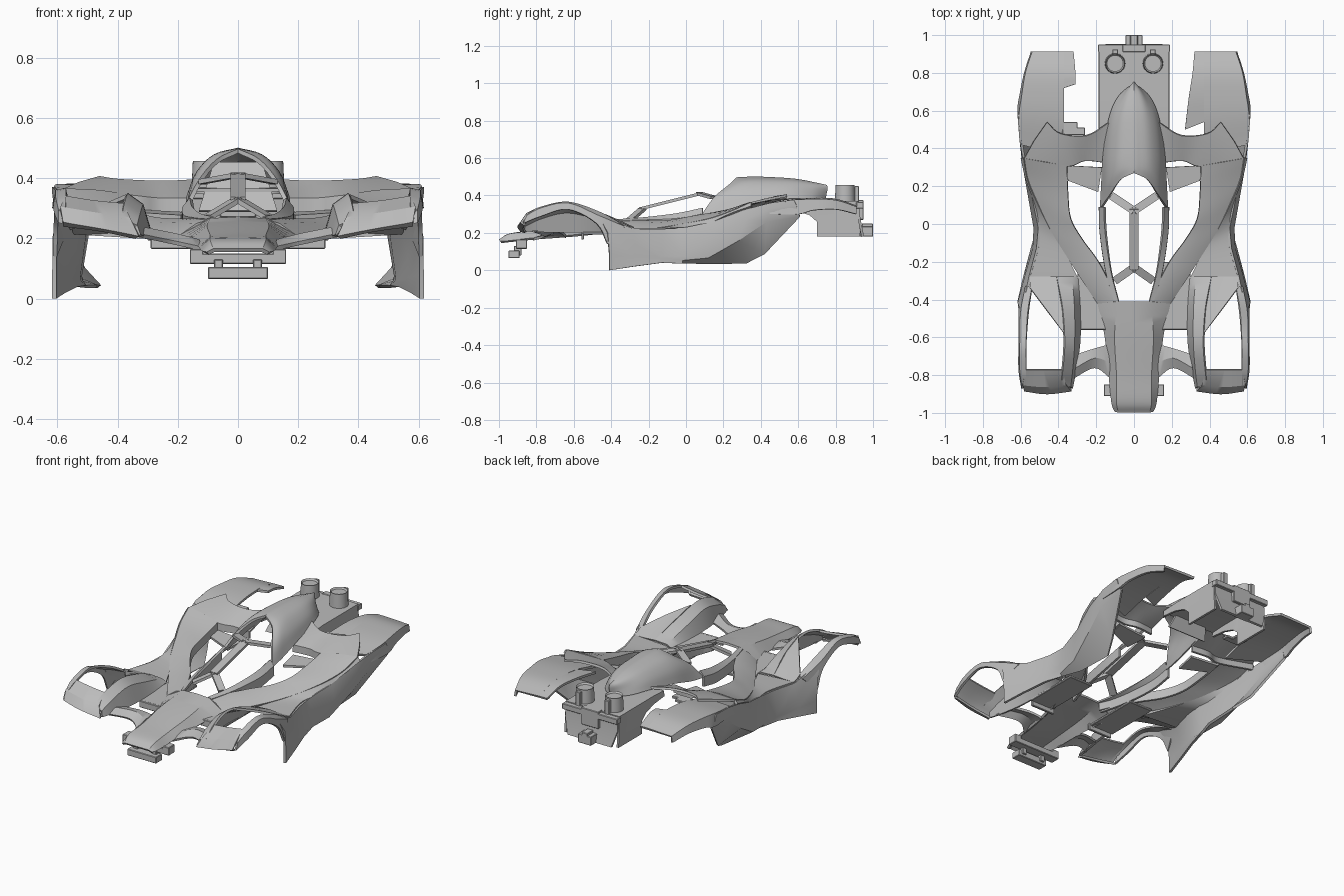
import bpy
import bmesh
from mathutils import Vector

# All part coordinates are written in hundredths of a unit.
UNIT = 0.01

if "Cube" in bpy.data.objects:
    bpy.data.objects.remove(bpy.data.objects["Cube"])

grey = bpy.data.materials.new("body grey")
grey.use_nodes = True
grey.diffuse_color = (0.5, 0.5, 0.5, 1)
grey.node_tree.nodes["Principled BSDF"].inputs["Base Color"].default_value = grey.diffuse_color


def finish(name, bm, mirror=False, thickness=0, bevel=0):
    """Turn a bmesh into a finished, smoothly shaded part."""
    bmesh.ops.recalc_face_normals(bm, faces=bm.faces)
    mesh = bpy.data.meshes.new(name)
    bm.to_mesh(mesh)
    bm.free()
    part = bpy.data.objects.new(name, mesh)
    bpy.context.collection.objects.link(part)
    mesh.materials.append(grey)
    if mirror:
        modifier = part.modifiers.new("mirror", "MIRROR")
        modifier.use_clip = True
    if thickness:
        modifier = part.modifiers.new("shell", "SOLIDIFY")
        modifier.thickness = thickness * UNIT
        modifier.offset = 0
    if bevel:
        modifier = part.modifiers.new("bevel", "BEVEL")
        modifier.width = bevel * UNIT
    bpy.ops.object.select_all(action="DESELECT")
    part.select_set(True)
    bpy.context.view_layer.objects.active = part
    bpy.ops.object.convert(target="MESH")
    bpy.ops.object.shade_smooth_by_angle()
    return part


def smooth_rail(points, steps):
    """Catmull-Rom curve through the points."""
    points = [Vector(p) for p in points]
    padded = [2 * points[0] - points[1]] + points + [2 * points[-1] - points[-2]]
    result = []
    for a, b, c, d in zip(padded, padded[1:], padded[2:], padded[3:]):
        for step in range(steps):
            t = step / steps
            result.append(b + (c - a) * t / 2 + (2 * a - 5 * b + 4 * c - d) * t**2 / 2
                          + (3 * b - a - 3 * c + d) * t**3 / 2)
    return result + [points[-1]]


def skin(name, *rails, thickness=1.4, steps=5, across=1, mirror=True):
    """Shell stretched between neighbouring rails."""
    bm = bmesh.new()
    columns = zip(*[smooth_rail(rail, steps) for rail in rails])
    lines = [[bm.verts.new(p * UNIT) for p in smooth_rail(column, across)] for column in columns]
    for line, following in zip(lines, lines[1:]):
        for i in range(len(line) - 1):
            bm.faces.new((line[i], line[i + 1], following[i + 1], following[i]))
    bmesh.ops.remove_doubles(bm, verts=bm.verts, dist=UNIT / 20)
    return finish(name, bm, mirror, thickness)


def box(name, low, high, mirror=False):
    bm = bmesh.new()
    bmesh.ops.create_cube(bm, size=1)
    low, high = Vector(low) * UNIT, Vector(high) * UNIT
    for v in bm.verts:
        v.co = (low + high) / 2 + v.co * (high - low)
    return finish(name, bm, mirror, bevel=0.3)


def beam(name, start, end, width=4.2, depth=1.6, mirror=False):
    """Rectangular bar between two points."""
    start, end = Vector(start) * UNIT, Vector(end) * UNIT
    along = end - start
    bm = bmesh.new()
    bmesh.ops.create_cube(bm, size=1)
    turn = along.to_track_quat("Y", "Z")
    for v in bm.verts:
        size = Vector((width * UNIT, along.length, depth * UNIT))
        v.co = (start + end) / 2 + turn @ (v.co * size)
    return finish(name, bm, mirror)


def dropped(rail, drop):
    return [(x, y, z - drop) for x, y, z in rail]


# Nose: top, shoulder and side rails
skin("nose",
     [(0, -99.5, 16), (0, -94, 19), (0, -80, 21), (0, -60, 24), (0, -41, 26.5)],
     [(8, -99.5, 16), (9, -94, 19), (9, -80, 20.5), (10, -60, 23.5), (9, -41, 26)],
     [(10, -99, 15), (11.5, -94, 15.5), (13, -80, 17), (15, -60, 18.5), (19, -42, 20.5)])

# Side pods: the upper skin flows back from the nose, with an inner wall by the cockpit
pod_inner = [(9, -41, 26), (14, -30, 26), (20, -19, 26), (28, -8, 26.5), (34, 3, 28.5), (35.5, 17, 31), (36, 31, 34)]
pod_outer = [(19, -42, 20.5), (27, -30, 21), (36, -16, 22), (44, -3, 24), (51, 12, 27), (56, 24, 31), (58, 35, 36)]
pod_crown = [(a + (c - a) * 0.45, b + (d - b) * 0.45, max(z, w) + (min(z, w) - max(z, w)) * 0.3)
             for (a, b, z), (c, d, w) in zip(pod_inner, pod_outer)]
skin("side_pod_top", dropped(pod_inner, 5), pod_inner, pod_crown, pod_outer)

# Shelf running outside each pod
skin("side_shelf",
     [(30, -28, 20.5), (36, -16, 21.5), (44, -3, 24), (51, 12, 27), (56, 24, 31), (58, 35, 36)],
     [(55, -28, 22), (50, -10, 22), (51, 2, 22.5), (53, 13, 25), (57, 24, 30), (59.5, 35, 34)])

# Tall outer side panels, folded along a V-shaped crease and tucked under at the bottom
skin("side_panel",
     [(59, -47, 29), (55, -28, 22), (51, -13, 22), (50, -2, 22.5), (53.5, 15, 26), (57.5, 30, 32), (60, 45, 36),
      (61, 58, 37)],
     [(61, -42, 20), (57, -27, 14), (53, -13, 7.5), (52.5, -2, 7.5), (55.5, 15, 18), (58.5, 32, 27), (60, 45, 33),
      (61, 59, 35)],
     [(61, -41, 8), (57.5, -28, 7), (53, -13, 6), (52, -2, 5.5), (54, 12, 7), (57, 28, 16), (59.5, 43, 26),
      (60.5, 60, 31)],
     [(61, -41, 0), (58, -28, 2), (54, -13, 4), (51, -2, 4), (47, 10, 4), (46, 32, 4), (51, 42, 9),
      (60, 61, 29)], steps=1)

# Rear deck between canopy and pods, with a swept trailing edge
deck_front = [(15, 33, 33), (26, 34, 33), (36, 31, 34), (58, 35, 36)]
skin("rear_deck", dropped(deck_front, 4), deck_front,
     [(15, 43, 36), (26, 41, 36), (38, 40, 37), (53, 44, 38)],
     [(13, 54, 39), (25, 47, 38.5), (39, 48, 39), (46, 54, 40)])
skin("window_gusset", [(17, 30, 28), (36, 31, 29)], [(19, 17, 27), (35, 23, 28)], steps=1)

# Rear fenders, with a full inner strip on one side and a broken one on the other
fender_inner = [(37, 36, 32), (37, 54, 36.5), (37, 68, 38), (37, 80, 37.5), (37, 91, 34)]
skin("rear_fender",
     [(60, 45, 30), (61, 60, 30), (60, 68, 32), (57.5, 80, 32.5), (54, 91, 30)],
     [(59, 42, 35), (60.5, 56, 37), (59, 68, 37.5), (57, 80, 37), (53.5, 91, 33.5)],
     fender_inner)
skin("left_fender_strip", fender_inner[1:],
     [(27, 50, 36.3), (29, 67, 38), (31, 80, 37.5), (32, 91, 34)], mirror=False)
skin("right_fender_tip", [(-37, 72, 38), (-37, 80, 37.5), (-37, 91, 34)],
     [(-31, 74, 38), (-31, 80, 37.5), (-32, 91, 34)], mirror=False)
box("right_fender_tab", (-38, 47, 34.8), (-30, 54, 36.4))
box("right_fender_tab_tip", (-31, 47, 34.8), (-26, 51, 36.4))

# Front fenders: inner band, outer strip, front lip and rear panel around the wheel opening
band_top = [(39, -86, 26), (38, -77, 31.5), (37, -63, 34.5), (38, -45, 30), (41, -28, 22.5)]
skin("front_fender_band",
     [(33, -87, 21), (31, -76, 20.5), (29, -62, 20.5), (29, -45, 20.5), (30, -28, 20.5)],
     [(34, -86, 24), (33, -77, 28), (32, -63, 31), (32, -45, 27), (33, -28, 22)],
     band_top)
skin("front_fender_rim",
     [(57, -85, 30), (57, -77, 33.5), (57, -63, 36), (56, -47, 31), (54, -34, 24)],
     [(59, -85, 29), (60, -77, 33), (60, -63, 35.5), (59.5, -47, 29), (57, -33, 23)],
     [(59, -87, 25), (60.5, -77, 29), (60.5, -63, 32.5), (60.5, -48, 25), (60.8, -42, 14)])
skin("front_lip",
     [(34, -86, 20.5), (46, -87, 23), (58, -86, 24.5)],
     [(33, -88, 21), (46, -89.5, 23.5), (58, -88, 25.5)],
     [(36, -85, 26.5), (47, -86, 28), (59, -85, 30)],
     [(38, -77, 31), (48, -77, 32), (57.5, -77, 33.5)])
skin("front_fender_rear",
     [(37, -58, 34), (46, -46, 30), (55, -34, 24.5)],
     [(38, -45, 30), (47, -37, 26), (55, -31, 23)],
     [(41, -28, 22.5), (48, -28, 22), (55, -28, 22)])

# Wing arms and undertray join the nose to the fenders
skin("wing_arm",
     [(12, -82, 16.5), (21, -76, 18.5), (33, -82, 21)],
     [(13, -73, 19), (21, -71, 21), (31, -76, 23)],
     [(14, -64, 18), (21, -66, 20), (30, -69, 21)])
box("undertray", (14, -55, 19.2), (30, -20, 20.6), mirror=True)
box("undertray_lip", (13, -56, 16.5), (29, -54.5, 20.6), mirror=True)

# Front bumper hanging under the nose
box("bumper_mount", (-16, -91, 11.5), (16, -85, 15))
box("bumper_upright", (11.5, -91, 12), (16, -85, 16.5), mirror=True)
box("bumper_bar", (-10, -95, 6.5), (10, -89, 10.5))
box("bumper_link", (5, -92, 8), (8, -88, 13), mirror=True)

# Canopy: frame rails, roof shell and the central spine with forked ends
frame_inner = [(8, -41, 26.5), (12, -25, 27.5), (14.8, -5, 30), (15.5, 9, 33)]
frame_outer = [(10, -41, 26), (14.5, -25, 26.5), (17.5, -5, 27.5), (18, 9, 30)]
skin("canopy_frame", frame_inner, frame_outer, dropped(frame_outer, 6))
skin("canopy_roof",
     [(17.5, 8, 29), (16.8, 20, 31), (16, 35, 35), (13, 55, 38), (8, 67, 38), (0, 74, 38)],
     [(12.8, 15, 38.5), (13.4, 23, 40.5), (13, 36, 42), (10.5, 55, 43), (6, 67, 42), (0, 74.5, 41)],
     [(7, 23.5, 45.5), (7.8, 29, 46.8), (7.5, 38, 47.3), (6, 56, 47), (3.5, 68, 45.3), (0, 75, 43.5)],
     [(0, 27, 49), (0, 32, 49.3), (0, 42, 49.3), (0, 58, 48.3), (0, 69, 46.3), (0, 75, 45)], across=4)
skin("cockpit_bulkhead", [(0, 46, 29), (13, 46, 29)], [(0, 54, 45), (8, 54, 45)], steps=1)
beam("canopy_spine", (0, -24, 33), (0, 8, 41), width=5)
beam("front_fork", (0, -23, 33), (10, -30, 27), mirror=True)
beam("rear_fork", (0, 7, 41), (12, 15, 38.8), mirror=True)

# Rear gear cover: open shell with arched cheeks
skin("gear_cover",
     [(0, 48, 36), (0, 58, 36.5), (0, 66, 36.5), (0, 70, 36.5), (0, 71, 36.5), (0, 92, 36.5)],
     [(18, 48, 36), (18, 58, 36.5), (18, 66, 36.5), (18, 70, 36.5), (18, 71, 36.5), (18, 92, 36.5)],
     [(18, 48, 33), (18, 58, 32), (18, 66, 29.5), (18, 70, 26), (18, 70, 18), (18, 93, 18)], steps=1)
skin("back_wall", [(0, 92, 36), (18, 92, 36)], [(0, 92.5, 28), (18, 92.5, 28)],
     [(0, 94.5, 18), (15, 94.5, 18)], steps=1)
box("tail_bar", (-19, 91, 33), (19, 95, 36.5))
box("tail_block", (-6, 91, 27), (6, 95, 37.5))
box("hitch", (-4.5, 93, 18), (4.5, 100, 23.5))
box("hitch_post", (-2, 94, 22), (2, 100, 25))
box("post", (8.5, 90, 34), (11.5, 92.5, 45), mirror=True)

# Twin round caps with dished tops
caps = bmesh.new()
bmesh.ops.create_cone(caps, cap_ends=True, segments=32, radius1=5.5 * UNIT, radius2=5 * UNIT, depth=11 * UNIT)
bmesh.ops.translate(caps, verts=caps.verts, vec=Vector((10, 85, 40.2)) * UNIT)
top = max(caps.faces, key=lambda face: face.calc_center_median().z)
bmesh.ops.inset_region(caps, faces=[top], thickness=0.7 * UNIT)
bmesh.ops.translate(caps, verts=top.verts, vec=(0, 0, -UNIT))
finish("round_caps", caps, mirror=True)
